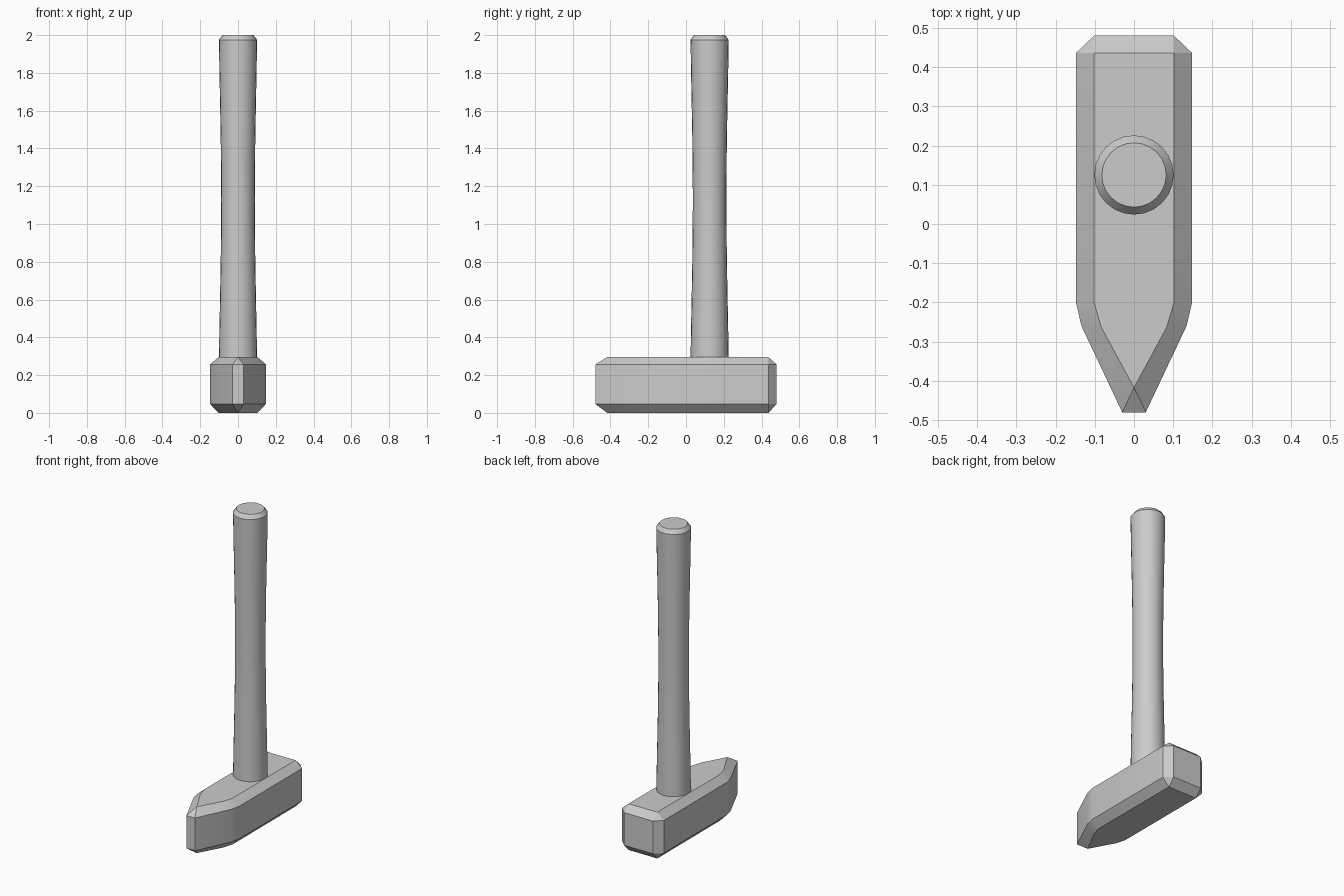
import bpy, math

if "Cube" in bpy.data.objects:
    bpy.data.objects.remove(bpy.data.objects["Cube"])


def make_object(name, verts, faces, angle):
    mesh = bpy.data.meshes.new(name)
    mesh.from_pydata(verts, [], faces)
    mesh.update()
    obj = bpy.data.objects.new(name, mesh)
    bpy.context.collection.objects.link(obj)
    bpy.ops.object.select_all(action='DESELECT')
    obj.select_set(True)
    bpy.context.view_layer.objects.active = obj
    bpy.ops.object.shade_smooth_by_angle(angle=math.radians(angle))
    return obj


def bridge(a, b):
    """Quads between two closed rings of equal length."""
    n = len(a)
    return [(a[i], a[(i + 1) % n], b[(i + 1) % n], b[i]) for i in range(n)]


# Hammer head: wedge-nosed outline, with a smaller outline for the top and bottom faces
outer = [(0.03, -0.48), (0.134, -0.26), (0.148, -0.2), (0.148, 0.436), (0.102, 0.48)]
inner = [(0.0, -0.417), (0.083, -0.264), (0.102, -0.2), (0.102, 0.436), (0.102, 0.436)]


def mirrored(half):
    return half + [(-x, y) for x, y in reversed(half)]


verts, index, rings = [], {}, []
for outline, z in ((inner, 0.0), (outer, 0.047), (outer, 0.256), (inner, 0.296)):
    ring = []
    for x, y in mirrored(outline):
        key = (x + 0.0, y, z)
        if key not in index:
            index[key] = len(verts)
            verts.append(key)
        ring.append(index[key])
    rings.append(ring)

faces = [list(reversed(rings[0])), rings[-1]]
for a, b in zip(rings, rings[1:]):
    faces += bridge(a, b)
# shared points turn some quads into corner triangles and the caps into simple polygons
faces = [list(dict.fromkeys(f)) for f in faces]
faces = [f for f in faces if len(f) > 2]
make_object("hammer_head", verts, faces, 20)

# Handle: slightly waisted round shaft with a bevelled end
SIDES, CENTRE_Y, BASE, TOP = 24, 0.125, 0.28, 1.975
profile = []
for i in range(11):
    t = i / 10
    profile.append((0.101 - 0.012 * math.sin(math.pi * t) ** 1.3, BASE + (TOP - BASE) * t))
profile.append((0.082, 2.0))

verts = [(r * math.cos(2 * math.pi * k / SIDES), CENTRE_Y + r * math.sin(2 * math.pi * k / SIDES), z)
         for r, z in profile for k in range(SIDES)]
rings = [list(range(i * SIDES, (i + 1) * SIDES)) for i in range(len(profile))]
faces = [rings[0][::-1], rings[-1]]
for a, b in zip(rings, rings[1:]):
    faces += bridge(a, b)
make_object("handle", verts, faces, 30)
